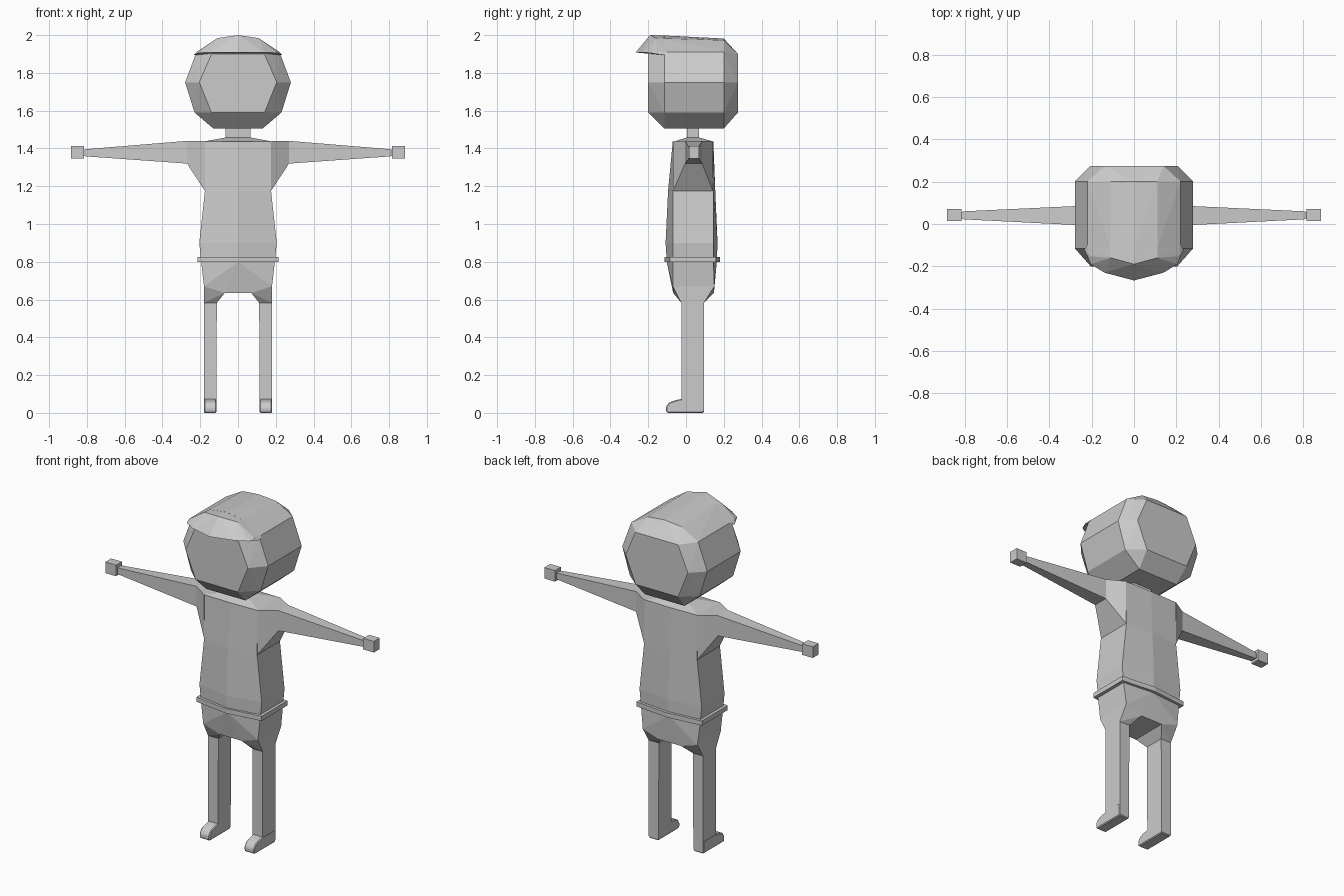
import bpy, bmesh

cube = bpy.data.objects.get("Cube")
if cube:
    bpy.data.objects.remove(cube, do_unlink=True)

grey = bpy.data.materials.new("plain_grey")
grey.use_nodes = True
COLOUR = (0.6, 0.6, 0.6, 1)
grey.diffuse_color = COLOUR
grey.node_tree.nodes["Principled BSDF"].inputs["Base Color"].default_value = COLOUR


def finish(name, bm, mirror=False):
    bmesh.ops.recalc_face_normals(bm, faces=bm.faces[:])
    mesh = bpy.data.meshes.new(name)
    bm.to_mesh(mesh)
    bm.free()
    mesh.materials.append(grey)
    ob = bpy.data.objects.new(name, mesh)
    bpy.context.collection.objects.link(ob)
    if mirror:
        ob.modifiers.new("Mirror", 'MIRROR').use_clip = False
    return ob


def both(points):
    """Add the x-mirrored twin of every off-centre point."""
    return points + [(-x, y, z) for x, y, z in points if x]


def hull(name, points, mirror=False):
    bm = bmesh.new()
    verts = [bm.verts.new(p) for p in points]
    res = bmesh.ops.convex_hull(bm, input=verts)
    junk = {g for g in res["geom_interior"] + res["geom_unused"]
            if isinstance(g, bmesh.types.BMVert)}
    bmesh.ops.delete(bm, geom=list(junk), context='VERTS')
    bmesh.ops.dissolve_limit(bm, angle_limit=0.01, verts=bm.verts[:], edges=bm.edges[:])
    return finish(name, bm, mirror)


def loft(name, rings, mirror=False):
    """Skin a stack of equal-length rings and close both ends."""
    bm = bmesh.new()
    loops = [[bm.verts.new(p) for p in r] for r in rings]
    n = len(loops[0])
    for a, b in zip(loops, loops[1:]):
        for i in range(n):
            j = (i + 1) % n
            bm.faces.new((a[i], a[j], b[j], b[i]))
    bm.faces.new(loops[0])
    bm.faces.new(loops[-1])
    return finish(name, bm, mirror)


def body_ring(z, w, front, front_mid, back, back_mid):
    return [(-w, front, z), (0, front_mid, z), (w, front, z),
            (w, back, z), (0, back_mid, z), (-w, back, z)]


def arm_ring(x, y0, y1, z0, z1):
    return [(x, y0, z0), (x, y1, z0), (x, y1, z1), (x, y0, z1)]


def box_ring(z, x0, x1, y0, y1):
    return [(x0, y0, z), (x1, y0, z), (x1, y1, z), (x0, y1, z)]


# Head: faceted barrel running front to back with bevelled ends
face_outline = [(0.14, 1.9), (0.205, 1.75), (0.14, 1.59)]
rim = [(0.22, 1.91), (0.28, 1.75), (0.23, 1.59), (0.13, 1.505)]
head = [(x, y, z) for y in (-0.2, 0.275) for x, z in face_outline]
head += [(x, y, z) for y in (-0.115, 0.2) for x, z in rim]
head += [(0, -0.115, 1.998), (0, 0.2, 1.982), (0.11, -0.115, 1.982), (0.11, 0.2, 1.972)]
hull("head", both(head))

# Cap peak overhanging the face
peak = [(0, -0.19, 2.0), (0.11, -0.16, 1.984), (0.215, -0.152, 1.914),
        (0, -0.267, 1.908), (0.14, -0.23, 1.908), (0.205, -0.19, 1.906),
        (0.235, -0.12, 1.895), (0, -0.1, 1.9),
        (0, -0.1, 1.997), (0.11, -0.1, 1.981), (0.22, -0.1, 1.91)]
hull("cap_peak", both(peak))

# Neck and sloping collar
loft("neck", [box_ring(1.45, -0.065, 0.065, 0.005, 0.07),
              box_ring(1.52, -0.065, 0.065, 0.005, 0.07)])
loft("collar", [box_ring(1.438, -0.175, 0.175, -0.06, 0.14),
                box_ring(1.458, -0.065, 0.065, 0.005, 0.07)])

# Torso
loft("torso", [body_ring(1.438, 0.175, -0.065, -0.07, 0.14, 0.145),
               body_ring(1.175, 0.175, -0.07, -0.095, 0.145, 0.155),
               body_ring(0.9, 0.205, -0.07, -0.108, 0.145, 0.167),
               body_ring(0.8, 0.195, -0.07, -0.102, 0.145, 0.163)])

# Belt
loft("belt", [body_ring(z, 0.215, -0.085, -0.115, 0.158, 0.18) for z in (0.798, 0.826)])

# Hips narrowing to the crotch
hips = body_ring(0.8, 0.195, -0.07, -0.102, 0.145, 0.163)
hips += both([(0.18, -0.07, 0.67), (0.18, 0.15, 0.67),
              (0.07, -0.068, 0.635), (0.07, 0.148, 0.635)])
hull("hips", hips)

# Arms: shoulder, sleeve tapering to the wrist
loft("arm", [arm_ring(0.175, -0.068, 0.143, 1.175, 1.438),
             arm_ring(0.27, -0.005, 0.085, 1.32, 1.44),
             arm_ring(0.805, 0.022, 0.06, 1.358, 1.396),
             arm_ring(0.82, 0.03, 0.055, 1.365, 1.39)], True)
loft("hand", [arm_ring(x, 0.015, 0.07, 1.347, 1.413) for x in (0.815, 0.885)], True)

# Legs: thigh wedge and straight shin
hull("thigh", [(0.18, -0.07, 0.67), (0.18, 0.15, 0.67),
               (0.07, -0.068, 0.635), (0.07, 0.148, 0.635)]
     + box_ring(0.583, 0.112, 0.18, -0.025, 0.095), True)
loft("leg", [box_ring(0.583, 0.112, 0.18, -0.025, 0.095),
             box_ring(0.01, 0.115, 0.18, -0.025, 0.095)], True)

# Feet: rounded toe profile across the foot width
toe = [(0.095, 0.0), (-0.1, 0.0), (-0.106, 0.012), (-0.106, 0.032),
       (-0.09, 0.055), (-0.06, 0.066), (-0.02, 0.075), (0.095, 0.075)]
foot = loft("foot", [[(x, y, z) for y, z in toe] for x in (0.115, 0.181)], True)
bevel = foot.modifiers.new("Bevel", 'BEVEL')
bevel.width = 0.005
bevel.segments = 1
